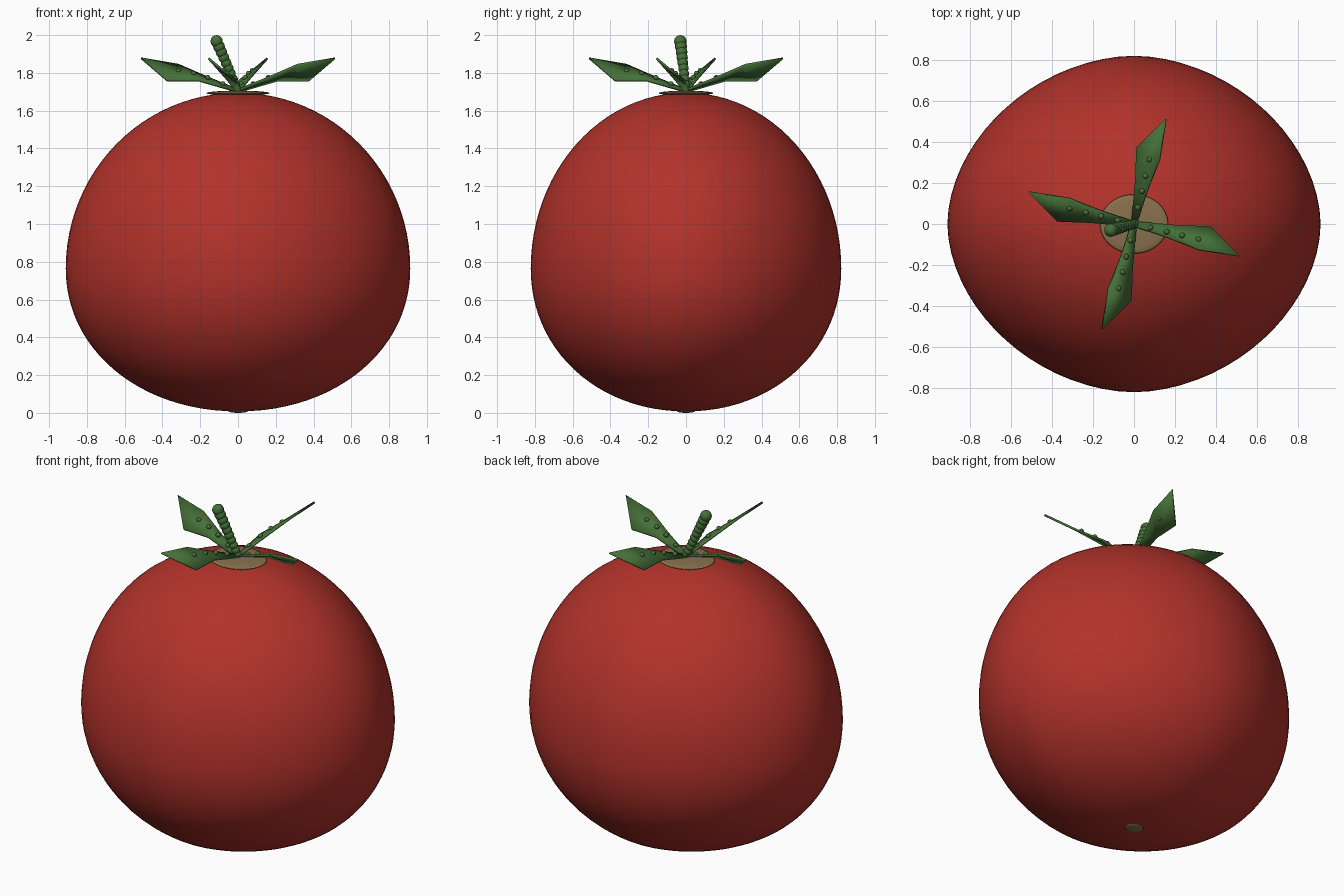
import bpy, bmesh
from math import pi
from mathutils import Matrix, Vector

cube = bpy.data.objects.get("Cube")
if cube:
    bpy.data.objects.remove(cube, do_unlink=True)


def material(name, rgb):
    mat = bpy.data.materials.new(name)
    mat.use_nodes = True
    mat.diffuse_color = (*rgb, 1)
    mat.node_tree.nodes["Principled BSDF"].inputs["Base Color"].default_value = (*rgb, 1)
    return mat


RED = material("tomato red", (0.45, 0.032, 0.024))
GREEN = material("leaf green", (0.060, 0.160, 0.040))
BROWN = material("scar brown", (0.25, 0.162, 0.075))


def make_object(name, bm, mat):
    mesh = bpy.data.meshes.new(name)
    bmesh.ops.recalc_face_normals(bm, faces=bm.faces)
    for face in bm.faces:
        face.smooth = True
    bm.to_mesh(mesh)
    bm.free()
    mesh.materials.append(mat)
    obj = bpy.data.objects.new(name, mesh)
    bpy.context.collection.objects.link(obj)
    return obj


def add_ball(bm, centre, size, segments=14, rings=10):
    matrix = Matrix.Translation(centre) @ Matrix.Diagonal((*size, 1))
    bmesh.ops.create_uvsphere(bm, u_segments=segments, v_segments=rings, radius=1, matrix=matrix)


# Fruit: a sphere with a slightly lemon-shaped plan and a low widest point
MIDDLE, UP, DOWN = 0.765, 0.93, 0.757
PLAN, BELLY = 1.86, 2.06
bm = bmesh.new()
bmesh.ops.create_uvsphere(bm, u_segments=72, v_segments=48, radius=1)
for v in bm.verts:
    x, y, t = v.co
    flat = Vector((x, y))
    if t >= 0:
        ring, z = max(0, 1 - t * t) ** 0.5, MIDDLE + UP * t
    else:
        ring, z = max(0, 1 - min(1, -t) ** BELLY) ** (1 / BELLY), MIDDLE + DOWN * t
    if flat.length > 1e-4:
        flat.normalize()
        flat *= ring * (abs(flat.x) ** PLAN + abs(flat.y) ** PLAN) ** (-1 / PLAN)
    v.co = (0.912 * flat.x, 0.822 * flat.y, z)
make_object("fruit", bm, RED)

# Stem scar on top and blossom scar underneath: flat lenses
for name, centre, size in (("stem_scar", (0, 0, 1.693), (0.167, 0.145, 0.013)),
                           ("blossom_scar", (0, 0, 0.009), (0.052, 0.047, 0.009))):
    bm = bmesh.new()
    add_ball(bm, centre, size, 40, 12)
    make_object(name, bm, BROWN)

# Stem: a leaning row of overlapping beads
bm = bmesh.new()
foot, tip = Vector((0, 0, 1.71)), Vector((-0.113, -0.03, 1.967))
for i in range(10):
    f = i / 9
    radius = 0.023 + 0.010 * f
    add_ball(bm, foot.lerp(tip, f), (radius, radius, radius))
make_object("stem", bm, GREEN)

# Leaves: four twisted blades, each with a row of beads along the middle
LOWER = [(0.0, 0.012, 1.70), (0.21, -0.008, 1.76), (0.376, -0.015, 1.76)]
UPPER = [(0.0, -0.012, 1.71), (0.16, -0.065, 1.775), (0.315, -0.125, 1.843)]
TIP = (0.513, -0.156, 1.877)
BEADS = [(0.08, -0.018, 1.742), (0.16, -0.038, 1.775),
         (0.235, -0.056, 1.797), (0.315, -0.076, 1.812)]
for k, side in enumerate(("left", "back", "right", "front")):
    turn = Matrix.Rotation(k * pi / 2, 4, "Z")
    bm = bmesh.new()
    low = [bm.verts.new(turn @ Vector(p)) for p in LOWER]
    up = [bm.verts.new(turn @ Vector(p)) for p in UPPER]
    end = bm.verts.new(turn @ Vector(TIP))
    for i in range(2):
        bm.faces.new((low[i], low[i + 1], up[i + 1], up[i]))
    bm.faces.new((low[2], end, up[2]))
    leaf = make_object(side + "_leaf", bm, GREEN)
    solid = leaf.modifiers.new("thickness", "SOLIDIFY")
    solid.thickness = 0.012
    solid.offset = 0

    bm = bmesh.new()
    for p in BEADS:
        add_ball(bm, turn @ Vector(p), (0.014, 0.014, 0.014))
    make_object(side + "_leaf_beads", bm, GREEN)
